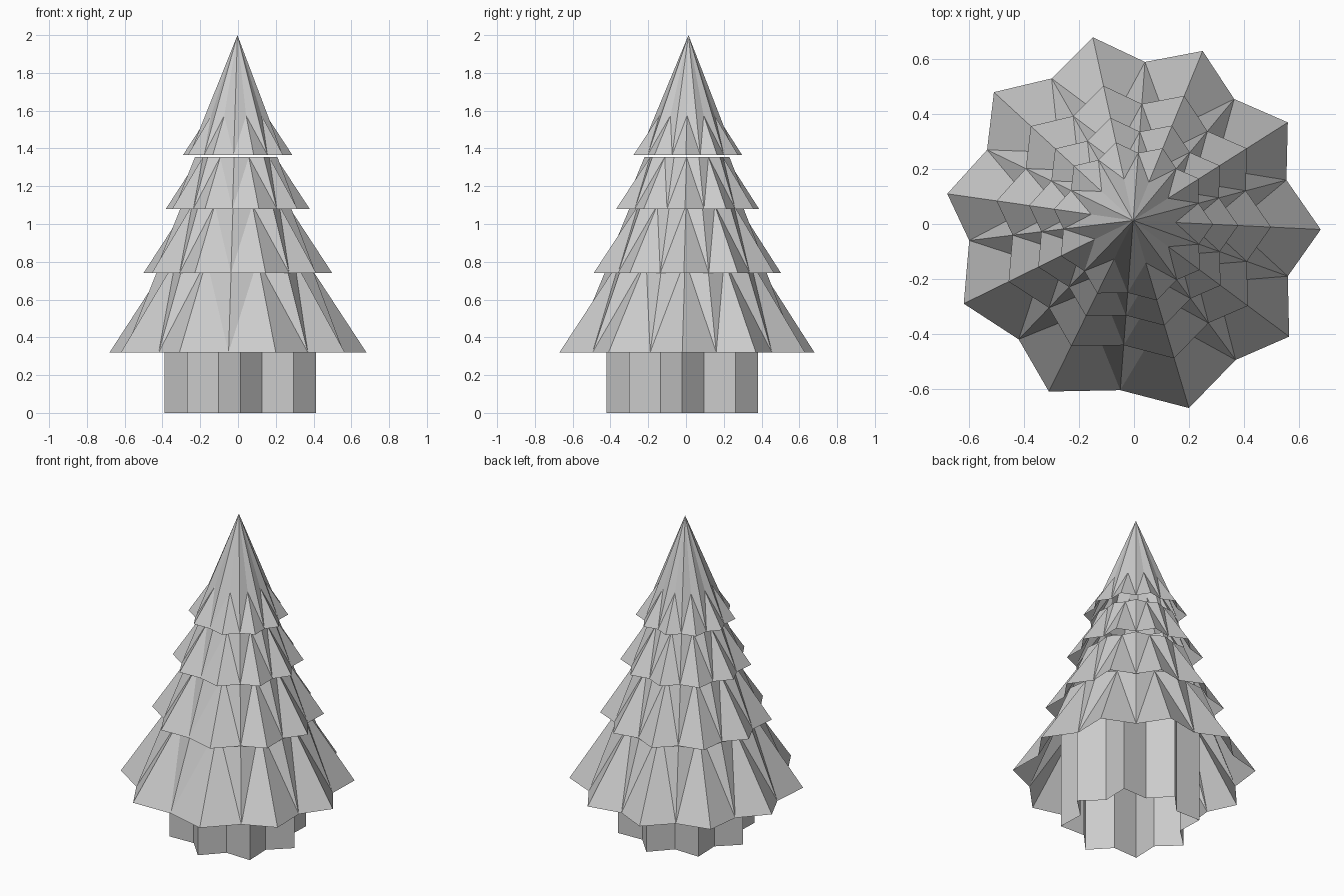
import bpy
from math import cos, sin, pi

if "Cube" in bpy.data.objects:
    bpy.data.objects.remove(bpy.data.objects["Cube"])

# Slightly irregular ten-pointed outline of the widest tier (tip, notch) pairs
TIPS = [(0.68, -0.02), (0.56, 0.37), (0.25, 0.63), (-0.15, 0.68), (-0.51, 0.48),
        (-0.68, 0.11), (-0.62, -0.29), (-0.31, -0.61), (0.20, -0.67), (0.565, -0.41)]
NOTCHES = [(0.555, 0.16), (0.365, 0.455), (0.04, 0.59), (-0.30, 0.53), (-0.535, 0.27),
           (-0.60, -0.06), (-0.42, -0.42), (-0.05, -0.605), (0.37, -0.495), (0.56, -0.19)]
CX, CY = -0.003, 0.013   # tree axis


def add_mesh(name, verts, faces):
    mesh = bpy.data.meshes.new(name)
    mesh.from_pydata(verts, [], faces)
    obj = bpy.data.objects.new(name, mesh)
    bpy.context.collection.objects.link(obj)
    return obj


def ring(points, s, z):
    return [(CX + (x - CX) * s, CY + (y - CY) * s, z) for x, y in points]


def tier(name, z, s, pointed=False):
    """Open folded skirt; the top one closes to a point."""
    n = len(TIPS)
    top = z + 0.49 * s
    verts = (ring(TIPS, s, z) + ring(NOTCHES, s, z)
             + ring(TIPS, s * 0.53, top))
    verts += [(CX, CY, 2.0)] if pointed else ring(NOTCHES, s * 0.672, top)
    faces = []
    for i in range(n):
        for j in (i, (i - 1) % n):          # notch on each side of the tip
            upper = 3 * n if pointed else 3 * n + j
            a, b = (i, n + j, 2 * n + i), (n + j, upper, 2 * n + i)
            faces += [a, b] if j == i else [a[::-1], b[::-1]]
    return add_mesh(name, verts, faces)


# Four foliage tiers
tier("foliage_bottom", 0.32, 1.0)
tier("foliage_lower_middle", 0.74, 0.735)
tier("foliage_upper_middle", 1.08, 0.56)
tier("foliage_top", 1.365, 0.426, pointed=True)

# Eight-pointed fluted trunk, open at both ends and running up into the skirt
N = 16
verts = []
for z in (0.0, 0.6):
    for k in range(N):
        r = 0.30 if k % 2 else 0.40
        verts.append((0.012 + r * cos(2 * pi * k / N), -0.02 + r * sin(2 * pi * k / N), z))
add_mesh("trunk", verts, [(k, (k + 1) % N, N + (k + 1) % N, N + k) for k in range(N)])
